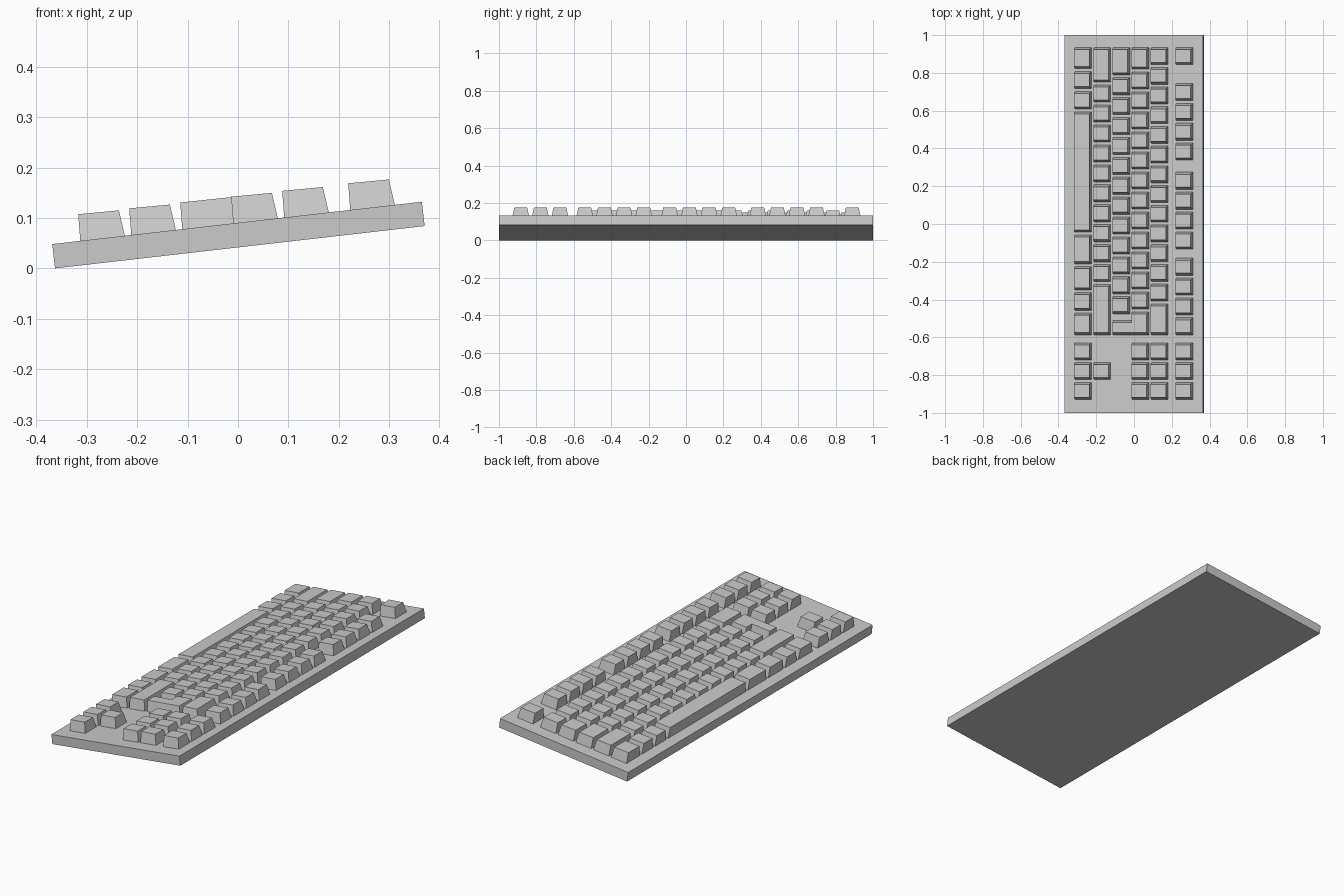
import bpy
import bmesh
import math
from mathutils import Matrix

cube = bpy.data.objects.get("Cube")
if cube:
    bpy.data.objects.remove(cube, do_unlink=True)

# Overall sizes, measured along the sloping case
DEPTH, WIDTH, THICK = 0.738, 2.0, 0.0485
KEY_DEPTH, GAP = 0.089, 0.0145
FRONT_H, BACK_H = 0.053, 0.0513            # key tops slope slightly
FRONT_IN, BACK_IN, SIDE_IN = 0.002, 0.006, 0.011
TILT = Matrix.Translation((-0.363, 0, 0)) @ Matrix.Rotation(math.radians(-6.53), 4, "Y")

grey = bpy.data.materials.new("light_grey")
grey.use_nodes = True
GREY = (0.6, 0.6, 0.6, 1)
grey.diffuse_color = GREY
grey.node_tree.nodes["Principled BSDF"].inputs["Base Color"].default_value = GREY


def loft(name, lower, upper):
    """Solid between two outlines with the same number of corners."""
    bm = bmesh.new()
    a = [bm.verts.new(p) for p in lower]
    b = [bm.verts.new(p) for p in upper]
    bm.faces.new(a)
    bm.faces.new(b)
    n = len(a)
    for i in range(n):
        j = (i + 1) % n
        bm.faces.new((a[i], a[j], b[j], b[i]))
    bmesh.ops.recalc_face_normals(bm, faces=bm.faces)
    mesh = bpy.data.meshes.new(name)
    bm.to_mesh(mesh)
    bm.free()
    mesh.materials.append(grey)
    obj = bpy.data.objects.new(name, mesh)
    bpy.context.collection.objects.link(obj)
    obj.matrix_world = TILT
    return obj


def keycap(name, corners, back):
    """Tapered cap; each corner is (x, y, x inset, y inset)."""
    front = min(c[0] for c in corners)
    lower = [(x, y, THICK) for x, y, dx, dy in corners]
    upper = []
    for x, y, dx, dy in corners:
        t = (x - front) / (back - front)
        upper.append((x + dx, y + dy, THICK + FRONT_H + (BACK_H - FRONT_H) * t))
    loft(name, lower, upper)


def box_key(name, x, y_left, y_right):
    back = x + KEY_DEPTH
    keycap(name, [(x, y_left, FRONT_IN, -SIDE_IN), (back, y_left, -BACK_IN, -SIDE_IN),
                  (back, y_right, -BACK_IN, SIDE_IN), (x, y_right, FRONT_IN, SIDE_IN)], back)


# Case
H = WIDTH / 2
outline = [(0, -H), (DEPTH, -H), (DEPTH, H), (0, H)]
loft("case", [(x, y, 0) for x, y in outline], [(x, y, THICK) for x, y in outline])

# Key rows: front edge, then runs of equal keys (left end, right end, count)
L, R = 0.934, -0.601
FIRST, PITCH = 0.056, 0.1018
NAV = (-0.629, -0.943, 3)
rows = {
    "space_row": (FIRST, [(L, 0.808, 1), (0.808, 0.702, 1), (0.702, 0.594, 1),
                          (0.594, -0.058, 1), (-0.058, -0.225, 1), (-0.225, -0.363, 1),
                          (-0.363, -0.472, 1), (-0.472, R, 1), NAV]),
    "shift_row": (FIRST + PITCH, [(L, 0.736, 1), (0.736, -0.32, 10), (-0.32, R, 1),
                                  (-0.734, -0.838, 1)]),
    "home_row": (FIRST + 2 * PITCH, [(L, 0.775, 1), (0.775, -0.49, 12)]),
    "upper_row": (FIRST + 3 * PITCH, [(L, 0.806, 1), (0.806, -0.465, 12), NAV]),
    "number_row": (FIRST + 4 * PITCH, [(L, -0.4225, 13), (-0.4225, R, 1), NAV]),
    "function_row": (0.595, [(L, 0.829, 1), (0.743, 0.324, 4), (0.274, -0.147, 4),
                             (-0.181, R, 4), NAV]),
}
for row, (x, runs) in rows.items():
    number = 0
    for start, end, count in runs:
        step = (end - start) / count
        for i in range(count):
            number += 1
            left = start + i * step
            box_key(f"{row}_key_{number}", x, left, left + step + GAP)

# L-shaped enter key, wider at the back
x0 = FIRST + 2 * PITCH
xm = x0 + PITCH
x1 = xm + KEY_DEPTH
yr, ya, yb = R + GAP, -0.465, -0.51
keycap("enter_key", [(x0, yr, FRONT_IN, SIDE_IN), (x1, yr, -BACK_IN, SIDE_IN),
                     (x1, ya, -BACK_IN, -SIDE_IN), (xm, ya, FRONT_IN, -SIDE_IN),
                     (xm, yb, FRONT_IN, -SIDE_IN), (x0, yb, FRONT_IN, -SIDE_IN)], x1)
